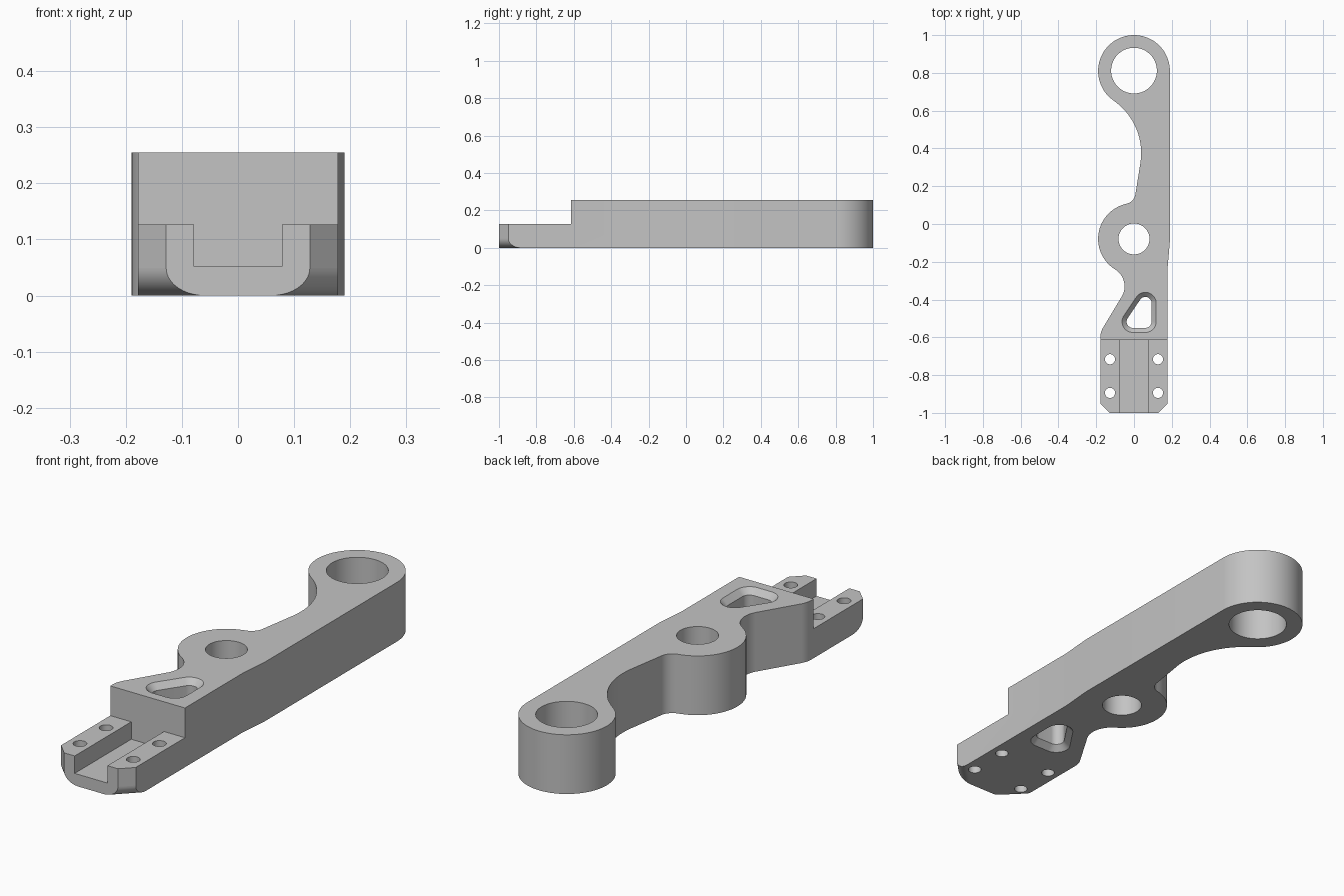
import bpy, bmesh
from math import radians, degrees, cos, sin, atan2, sqrt
from mathutils import Matrix, Vector

cube = bpy.data.objects.get("Cube")
if cube:
    bpy.data.objects.remove(cube, do_unlink=True)

HEIGHT, STEP_Z, STEP_Y, SLOT_X, SLOT_Z = 0.255, 0.127, -0.615, 0.078, 0.052
FILLET = 0.049


def arc(cx, cy, r, a0, a1, step=4):
    """Points on an arc, angles in degrees; the sweep follows a0 to a1."""
    n = max(2, round(abs(a1 - a0) / step))
    angles = [radians(a0 + (a1 - a0) * i / n) for i in range(n + 1)]
    return [(cx + r * cos(a), cy + r * sin(a)) for a in angles]


def circle(cx, cy, r):
    return arc(cx, cy, r, 0, 360, 5)[:-1]


def rounded(centres, r):
    """Outline of a counter-clockwise polygon grown by radius r."""
    pts, n = [], len(centres)
    for i in range(n):
        p, c, q = [Vector(centres[(i + k) % n]) for k in (-1, 0, 1)]
        before, after = c - p, q - c
        a0 = degrees(atan2(-before.x, before.y))
        a1 = degrees(atan2(-after.x, after.y))
        if a1 < a0:
            a1 += 360
        pts += arc(c.x, c.y, r, a0, a1, 8)
    return pts


def loft(name, layers, matrix=Matrix.Identity(4)):
    """Closed solid through matching outlines, each given as (points, z)."""
    bm = bmesh.new()
    rings = [[bm.verts.new((x, y, z)) for x, y in pts] for pts, z in layers]
    bm.faces.new(rings[0][::-1])
    bm.faces.new(rings[-1])
    for low, high in zip(rings, rings[1:]):
        for i in range(len(low)):
            bm.faces.new((low[i - 1], low[i], high[i], high[i - 1]))
    bmesh.ops.transform(bm, matrix=matrix, verts=bm.verts[:])
    # Faces must point outward whatever the outline's direction
    bm.normal_update()
    if bm.calc_volume(signed=True) < 0:
        bmesh.ops.reverse_faces(bm, faces=bm.faces[:])
    mesh = bpy.data.meshes.new(name)
    bm.to_mesh(mesh)
    bm.free()
    obj = bpy.data.objects.new(name, mesh)
    bpy.context.scene.collection.objects.link(obj)
    return obj


def prism(name, pts, z0, z1, matrix=Matrix.Identity(4)):
    return loft(name, [(pts, z0), (pts, z1)], matrix)


def cut(target, cutter):
    """Subtract the cutter, bake the result and discard the cutter."""
    cutter.hide_render = True
    mod = target.modifiers.new("cut", "BOOLEAN")
    mod.operation, mod.solver, mod.object = "DIFFERENCE", "EXACT", cutter
    bpy.context.view_layer.update()
    graph = bpy.context.evaluated_depsgraph_get()
    mesh = bpy.data.meshes.new_from_object(target.evaluated_get(graph))
    target.modifiers.clear()
    if len(mesh.polygons):
        target.data = mesh
    bpy.data.objects.remove(cutter, do_unlink=True)


# Plan outline of the arm, counter-clockwise from the tip
outline = [(-0.128, -1), (0.128, -1), (0.178, -0.95), (0.178, -0.23), (0.19, -0.09)]
outline += arc(0, 0.81, 0.19, 0, 235.4)             # end eye
outline += arc(-0.3, 0.375, 0.338, 55.4, -8.5)[1:]  # long waist
outline += arc(-0.052, 0.166, 0.06, -8.5, -78)      # blend into the boss
outline += arc(0, -0.079, 0.19, 102, 238.3)[1:]     # middle boss
outline += arc(-0.155, -0.33, 0.105, 58.3, -29.5)[1:]
outline += arc(-0.078, -0.6, 0.1, 150.5, 180)
outline += [(-0.178, -0.95)]
arm = prism("lever_arm", outline, 0, HEIGHT)

# Lowered tongue with its channel, cut by one stepped profile
step = [(-0.5, STEP_Z), (-SLOT_X, STEP_Z), (-SLOT_X, SLOT_Z), (SLOT_X, SLOT_Z),
        (SLOT_X, STEP_Z), (0.5, STEP_Z), (0.5, 0.5), (-0.5, 0.5)]
upright = Matrix(((1, 0, 0), (0, 0, 1), (0, 1, 0))).to_4x4()
cut(arm, prism("tongue_cutter", step, -1.2, STEP_Y, upright))

# Bores and screw holes
holes = [(0, 0.812, 0.121), (0, -0.079, 0.082)]
holes += [(x, y, 0.027) for x in (-0.127, 0.127) for y in (-0.716, -0.894)]
for x, y, r in holes:
    cut(arm, prism("hole_cutter", circle(x, y, r), -0.1, 0.5))

# Triangular window with chamfered rims
corners = [(-0.006, -0.517), (0.06, -0.517), (0.06, -0.419)]
wide, narrow, chamfer, over = 0.057, 0.033, 0.025, 0.01
layers = [(wide + over, -over), (narrow, chamfer),
          (narrow, HEIGHT - chamfer), (wide + over, HEIGHT + over)]
cut(arm, loft("window_cutter", [(rounded(corners, r), z) for r, z in layers]))

# Rounded lower edges under the two chamfered tip corners
k = 1 / sqrt(2)
edge = 1.128 * k
profile = arc(edge - FILLET, FILLET, FILLET, 0, -90, 6)
profile += [(edge - FILLET, -0.05), (edge + 0.05, -0.05), (edge + 0.05, FILLET)]
for side in (-1, 1):
    turn = Matrix(((side * k, 0, k), (-k, 0, side * k), (0, 1, 0))).to_4x4()
    cut(arm, prism("fillet_cutter", profile, -1, 1, turn))

# Plain grey metal
metal = bpy.data.materials.new("grey_metal")
metal.use_nodes = True
grey = (0.55, 0.55, 0.55, 1)
metal.diffuse_color = grey
metal.node_tree.nodes["Principled BSDF"].inputs["Base Color"].default_value = grey
arm.data.materials.clear()
arm.data.materials.append(metal)

bpy.ops.object.select_all(action="DESELECT")
arm.select_set(True)
bpy.context.view_layer.objects.active = arm
bpy.ops.object.shade_smooth_by_angle(angle=radians(25))
